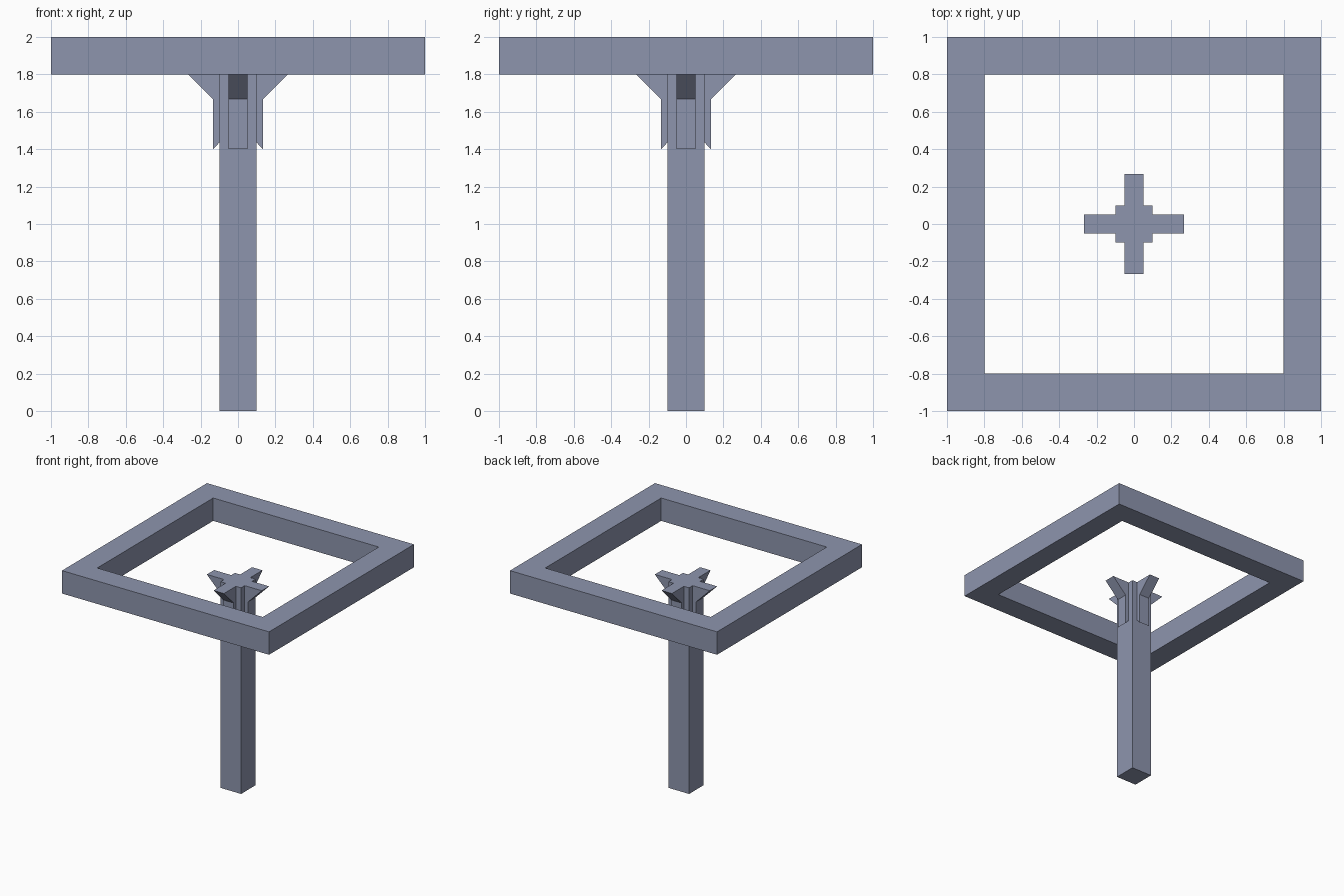
import bpy, bmesh, math
from mathutils import Matrix

if "Cube" in bpy.data.objects:
    bpy.data.objects.remove(bpy.data.objects["Cube"])

mat = bpy.data.materials.new("slate blue grey")
mat.diffuse_color = (0.27, 0.30, 0.42, 1)
mat.use_nodes = True
mat.node_tree.nodes["Principled BSDF"].inputs["Base Color"].default_value = mat.diffuse_color


def finish(name, bm):
    bmesh.ops.recalc_face_normals(bm, faces=bm.faces)
    me = bpy.data.meshes.new(name)
    bm.to_mesh(me)
    bm.free()
    me.materials.append(mat)
    ob = bpy.data.objects.new(name, me)
    bpy.context.collection.objects.link(ob)
    return ob


# Square post
bm = bmesh.new()
bmesh.ops.create_cube(bm, size=1, matrix=Matrix.Translation((0, 0, 0.9)) @ Matrix.Diagonal((0.2, 0.2, 1.8, 1)))
finish("post", bm)

# Open square frame: four sides joined into one ring
bm = bmesh.new()
corners = [(-1, -1), (1, -1), (1, 1), (-1, 1)]
rings = [[bm.verts.new((x * r, y * r, z)) for x, y in corners]
         for r, z in ((1, 1.8), (1, 2), (0.8, 2), (0.8, 1.8))]
for a in range(4):
    for i in range(4):
        p, q, j = rings[a], rings[(a + 1) % 4], (i + 1) % 4
        bm.faces.new((p[i], p[j], q[j], q[i]))
finish("top_frame", bm)

# Four flared brackets around the post head
profile = [(0.1, 1.435), (0.133, 1.4), (0.133, 1.667), (0.266, 1.8), (0.1, 1.8)]
for k, side in enumerate(("right", "back", "left", "front")):
    bm = bmesh.new()
    face = bm.faces.new([bm.verts.new((x, -0.05, z)) for x, z in profile])
    ext = bmesh.ops.extrude_face_region(bm, geom=[face], use_keep_orig=True)
    moved = [g for g in ext["geom"] if isinstance(g, bmesh.types.BMVert)]
    bmesh.ops.translate(bm, verts=moved, vec=(0, 0.1, 0))
    bmesh.ops.rotate(bm, verts=bm.verts, cent=(0, 0, 0), matrix=Matrix.Rotation(k * math.pi / 2, 3, 'Z'))
    finish(side + "_bracket", bm)
